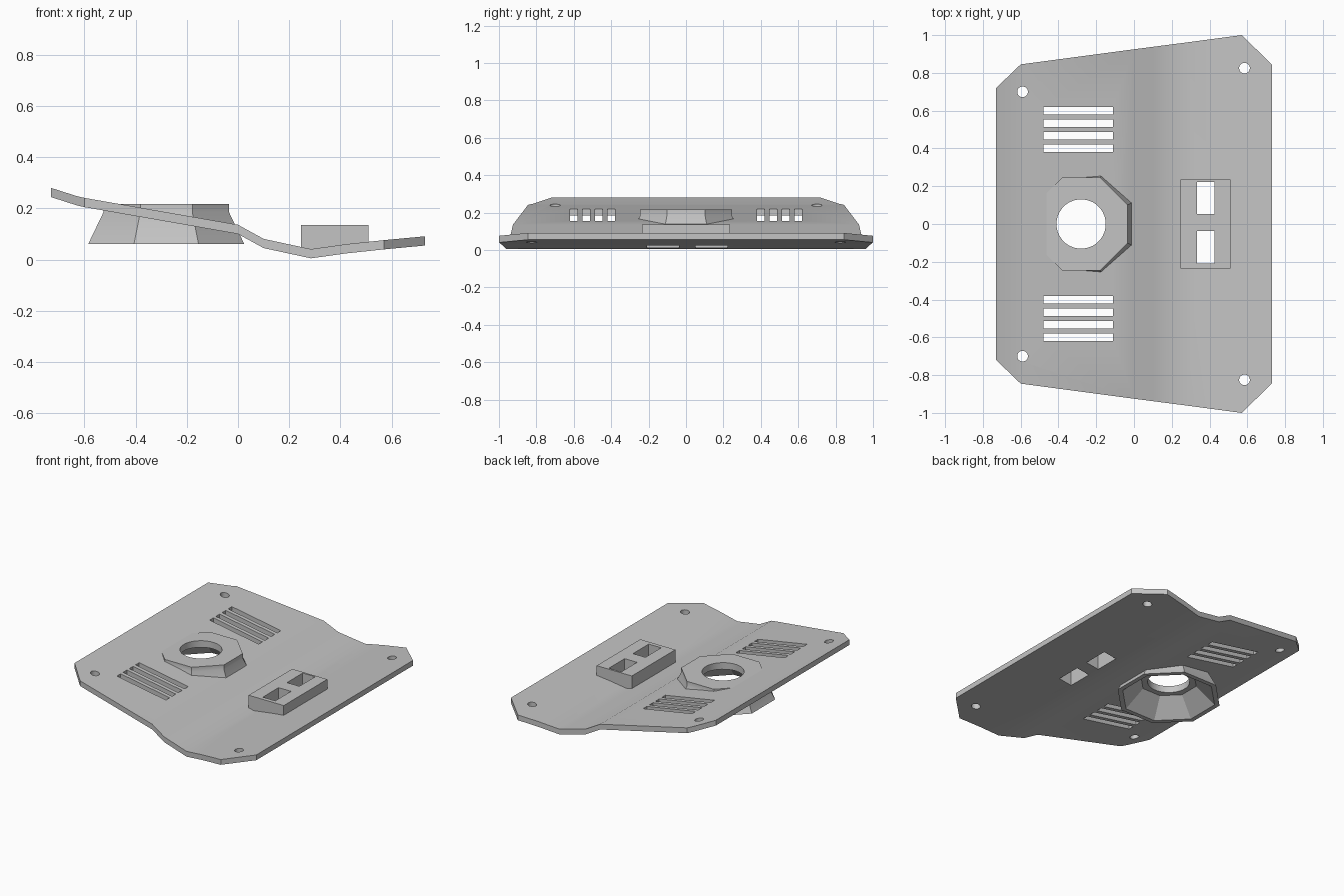
import bpy
import bmesh
from math import cos, sin, pi

if "Cube" in bpy.data.objects:
    bpy.data.objects.remove(bpy.data.objects["Cube"])

grey = bpy.data.materials.new("plain_grey")
grey.use_nodes = True
grey.diffuse_color = (0.55, 0.55, 0.55, 1)
grey.node_tree.nodes["Principled BSDF"].inputs["Base Color"].default_value = (0.55, 0.55, 0.55, 1)


def loft(name, rings):
    """Skin a solid through matching closed rings of points."""
    bm = bmesh.new()
    loops = [[bm.verts.new(p) for p in ring] for ring in rings]
    for a, b in zip(loops, loops[1:]):
        for i in range(len(a)):
            j = (i + 1) % len(a)
            bm.faces.new((a[i], a[j], b[j], b[i]))
    bm.faces.new(loops[0][::-1])
    bm.faces.new(loops[-1])
    bmesh.ops.recalc_face_normals(bm, faces=bm.faces[:])
    mesh = bpy.data.meshes.new(name)
    bm.to_mesh(mesh)
    bm.free()
    mesh.materials.append(grey)
    obj = bpy.data.objects.new(name, mesh)
    bpy.context.collection.objects.link(obj)
    return obj


def turned(name, x, y, sides, profile):
    """Polygonal turning; profile holds (flat radius, z)."""
    rings = []
    for r, z in profile:
        r /= cos(pi / sides)
        angles = [(i + 0.5) * 2 * pi / sides for i in range(sides)]
        rings.append([(x + r * cos(a), y + r * sin(a), z) for a in angles])
    return loft(name, rings)


def box(name, x0, x1, y0, y1, z0, z1):
    return loft(name, [[(x0, y0, z), (x1, y0, z), (x1, y1, z), (x0, y1, z)] for z in (z0, z1)])


def finish(target, cutters):
    """Cut the openings, then smooth the gentle bends."""
    bpy.ops.object.select_all(action="DESELECT")
    bpy.context.view_layer.objects.active = target
    target.select_set(True)
    for cutter in cutters:
        mod = target.modifiers.new("opening", "BOOLEAN")
        mod.operation = "DIFFERENCE"
        mod.solver = "EXACT"
        mod.object = cutter
        bpy.ops.object.modifier_apply(modifier=mod.name)
    bpy.ops.object.shade_smooth_by_angle()


# Bent plate: stations of (x, half width, top height)
THICK = 0.036
stations = [(-0.73, 0.72, 0.28), (-0.63, 0.816, 0.248), (-0.6, 0.845, 0.241),
            (0.0, 0.925, 0.136), (0.1, 0.938, 0.081), (0.285, 0.962, 0.041),
            (0.42, 0.98, 0.06), (0.57, 1.0, 0.076), (0.73, 0.845, 0.091)]
plate = loft("bent_plate", [[(x, -w, z - THICK), (x, w, z - THICK), (x, w, z), (x, -w, z)]
                            for x, w, z in stations])

# Flared eight-sided collar and raised block
CX = -0.28
collar = turned("flared_collar", CX, 0, 8, [(0.305, 0.06), (0.245, 0.185), (0.245, 0.217)])
section = [(0.245, 0.03), (0.285, 0.02), (0.51, 0.045), (0.51, 0.136), (0.245, 0.136)]
block = loft("raised_block", [[(x, y, z) for x, z in section] for y in (-0.235, 0.235)])

# Opening cutters
bore = [turned("cavity_cutter", CX, 0, 8, [(0.285, 0.05), (0.165, 0.172)]),
        turned("bore_cutter", CX, 0, 32, [(0.13, 0.1), (0.13, 0.4)])]
windows = [box("window_cutter", 0.333, 0.427, y - 0.085, y + 0.085, -0.1, 0.3)
           for y in (0.137, -0.123)]
slots = [box("slot_cutter", -0.48, -0.11, s * y - 0.02, s * y + 0.02, -0.1, 0.5)
         for s in (-1, 1) for y in (0.4, 0.4667, 0.5333, 0.6)]
holes = [turned("hole_cutter", x, s * y, 20, [(0.028, -0.1), (0.028, 0.5)])
         for s in (-1, 1) for x, y in ((0.585, 0.825), (-0.59, 0.7))]

finish(plate, bore + windows + slots + holes)
finish(collar, bore)
finish(block, windows)

for cutter in bore + windows + slots + holes:
    bpy.data.objects.remove(cutter)
